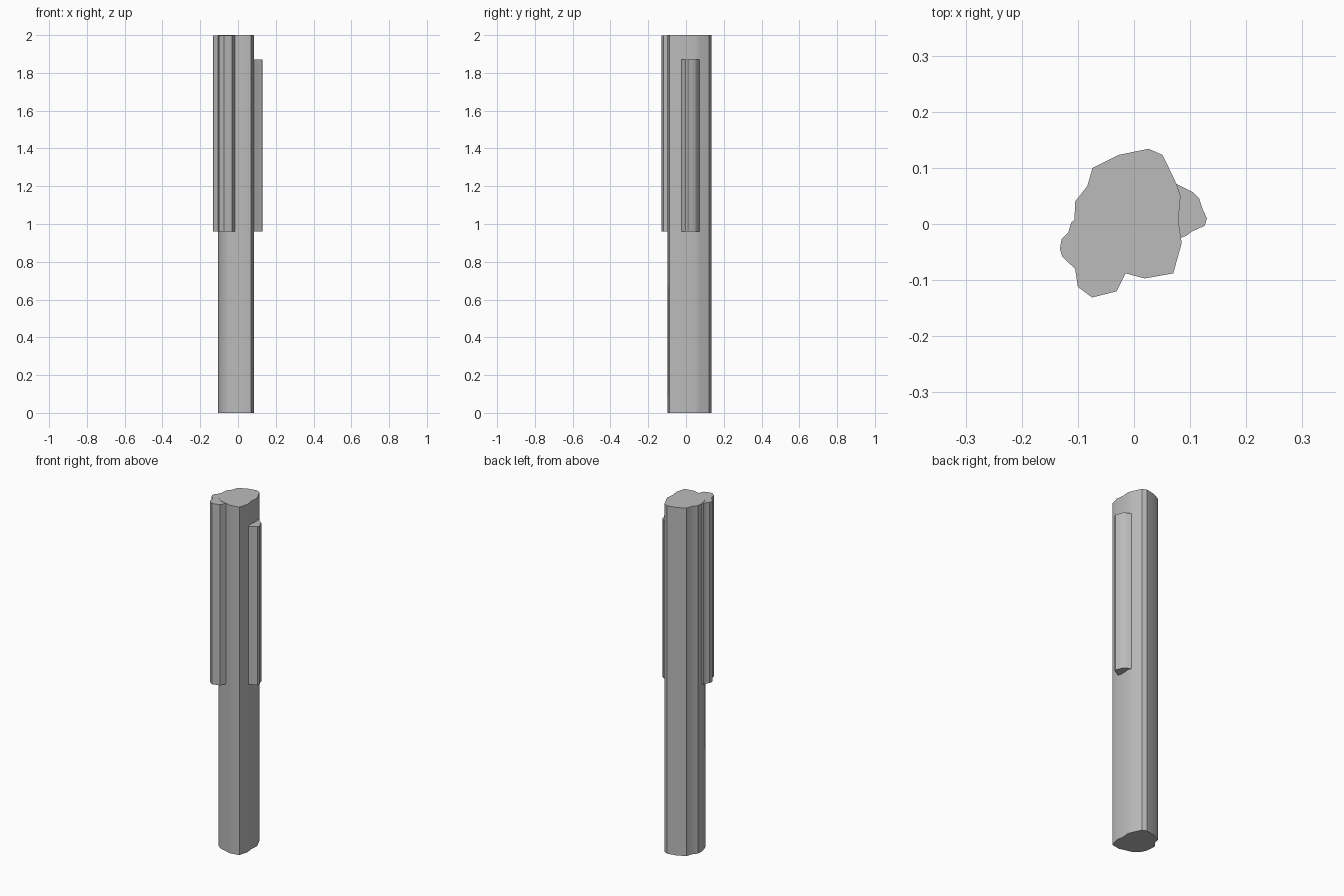
import bpy
import bmesh
import math

cube = bpy.data.objects.get("Cube")
if cube:
    bpy.data.objects.remove(cube, do_unlink=True)

grey = bpy.data.materials.new("plain grey")
grey.use_nodes = True
grey.diffuse_color = (0.5, 0.5, 0.5, 1)
grey.node_tree.nodes["Principled BSDF"].inputs["Base Color"].default_value = grey.diffuse_color


def column(name, outline, bottom, top):
    """Extrude a counter-clockwise outline into a solid upright column."""
    bm = bmesh.new()
    base = bm.faces.new([bm.verts.new((x, y, bottom)) for x, y in outline])
    grown = bmesh.ops.extrude_face_region(bm, geom=[base], use_keep_orig=True)
    for item in grown["geom"]:
        if isinstance(item, bmesh.types.BMVert):
            item.co.z = top
    bmesh.ops.recalc_face_normals(bm, faces=bm.faces)
    mesh = bpy.data.meshes.new(name)
    bm.to_mesh(mesh)
    bm.free()
    mesh.materials.append(grey)
    obj = bpy.data.objects.new(name, mesh)
    bpy.context.collection.objects.link(obj)
    bpy.ops.object.select_all(action='DESELECT')
    obj.select_set(True)
    bpy.context.view_layer.objects.active = obj
    bpy.ops.object.shade_smooth_by_angle(angle=math.radians(30))
    return obj


# Full-height trunk with an irregular cross-section
column("main_column", [
    (-.015, -.088), (.019, -.097), (.07, -.088), (.085, -.034),
    (.079, .005), (.083, .05), (.076, .071), (.051, .123),
    (.026, .134), (-.028, .123), (-.074, .1), (-.083, .068),
    (-.105, .04), (-.106, .007), (-.1, -.025), (-.085, -.055),
    (-.055, -.078)], 0, 2)

# Front right lobe, flush with the top
column("tall_side_lobe", [
    (-.106, .007), (-.112, .003), (-.117, -.015), (-.129, -.027),
    (-.132, -.044), (-.128, -.058), (-.105, -.08), (-.1, -.112),
    (-.075, -.131), (-.031, -.12), (-.015, -.088), (-.055, -.05)],
    .96, 1.999)

# Shorter lobe on the left side
column("short_side_lobe", [
    (.06, -.02), (.083, -.025), (.095, -.02), (.102, -.014),
    (.126, -.003), (.13, .01), (.122, .027), (.116, .046),
    (.106, .056), (.076, .071), (.06, .06)], .96, 1.87)
